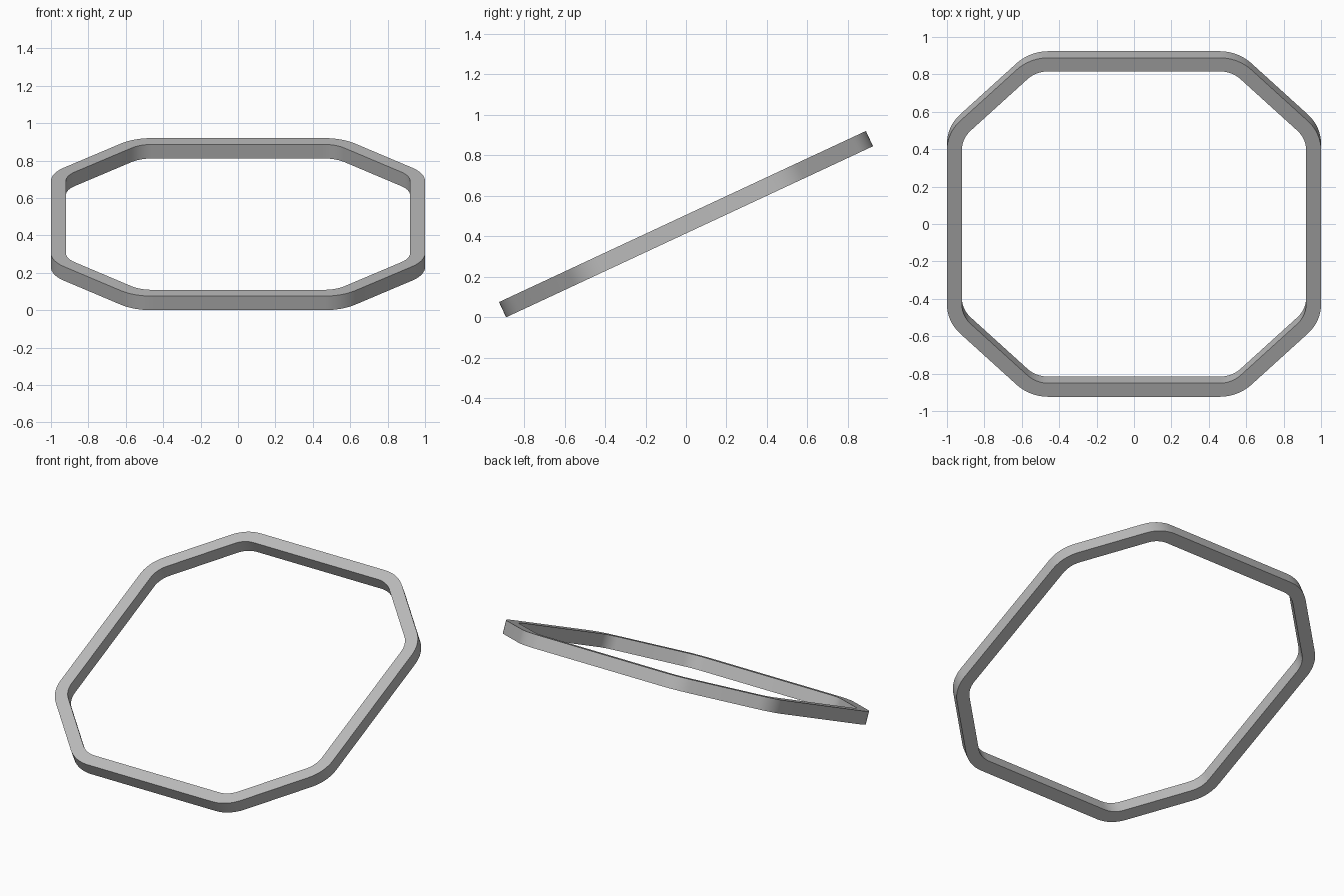
import bpy, bmesh, math

if "Cube" in bpy.data.objects:
    bpy.data.objects.remove(bpy.data.objects["Cube"], do_unlink=True)

RADIUS, TANGENT = 0.24, 0.457   # outer corner radius, half length of straight sides
BAND, DEPTH = 0.08, 0.083       # width and height of the bar section
TILT = math.radians(25)
STEPS = 8

grey = bpy.data.materials.new("light grey")
grey.use_nodes = True
colour = (0.5, 0.5, 0.5, 1)
grey.diffuse_color = colour
grey.node_tree.nodes["Principled BSDF"].inputs["Base Color"].default_value = colour


def outline(inset):
    """Rounded octagon: eight arcs of 45 degrees, joined by straight sides."""
    c, r = 1 - RADIUS, RADIUS - inset
    points = []
    for k in range(8):
        start = k * math.pi / 4
        quarter = (k // 2) * math.pi / 2
        cx, cy = (c, TANGENT) if k % 2 == 0 else (TANGENT, c)
        x = cx * math.cos(quarter) - cy * math.sin(quarter)
        y = cx * math.sin(quarter) + cy * math.cos(quarter)
        for i in range(STEPS + 1):
            a = start + i / STEPS * math.pi / 4
            points.append((x + r * math.cos(a), y + r * math.sin(a)))
    return points


# Ring: four loops around the section, bridged with quads
bm = bmesh.new()
h = DEPTH / 2
loops = [[bm.verts.new((x, y, z)) for x, y in outline(inset)]
         for inset, z in ((0, -h), (0, h), (BAND, h), (BAND, -h))]
count = len(loops[0])
for s in range(4):
    a, b = loops[s], loops[(s + 1) % 4]
    for i in range(count):
        j = (i + 1) % count
        bm.faces.new((a[i], a[j], b[j], b[i]))
bmesh.ops.recalc_face_normals(bm, faces=bm.faces)
mesh = bpy.data.meshes.new("octagonal_ring")
bm.to_mesh(mesh)
bm.free()
mesh.materials.append(grey)

ring = bpy.data.objects.new("octagonal_ring", mesh)
bpy.context.collection.objects.link(ring)

# Lean the ring so its back edge is raised and its front edge rests on the ground
ring.rotation_euler.x = TILT
ring.location.z = math.sin(TILT) + h * math.cos(TILT)

bpy.ops.object.select_all(action='DESELECT')
ring.select_set(True)
bpy.context.view_layer.objects.active = ring
bpy.ops.object.shade_smooth_by_angle(angle=math.radians(30))
